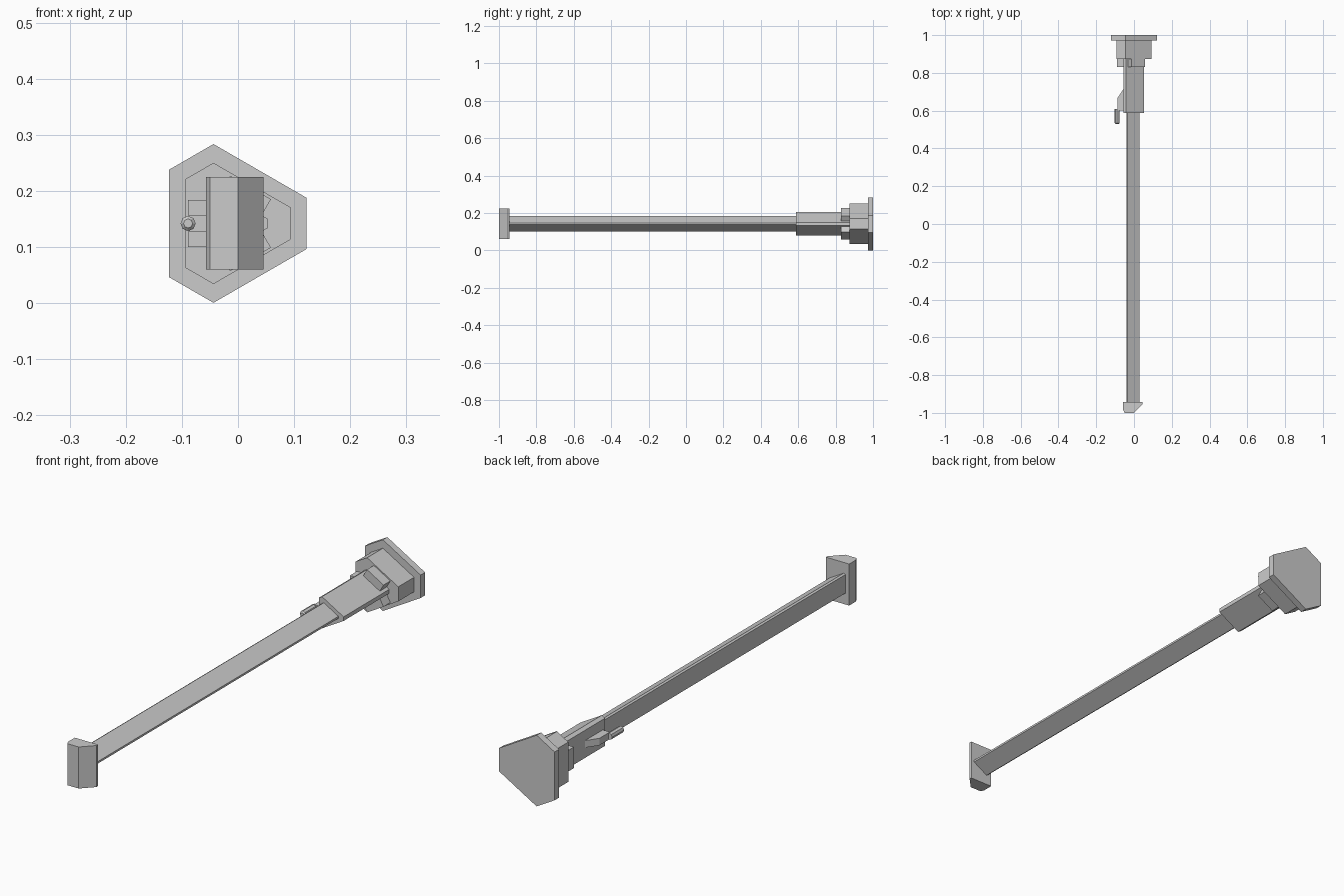
import bpy, bmesh, math
from mathutils import Matrix, Vector

if "Cube" in bpy.data.objects:
    bpy.data.objects.remove(bpy.data.objects["Cube"])

CX, CZ = -0.0147, 0.142   # axis of the three-sided rod


def prism(name, pts, to3d, a, b):
    """Extrude a 2D profile between depths a and b."""
    bm = bmesh.new()
    lo = [bm.verts.new(to3d(p, a)) for p in pts]
    hi = [bm.verts.new(to3d(p, b)) for p in pts]
    bm.faces.new(lo)
    bm.faces.new(hi)
    n = len(pts)
    for i in range(n):
        bm.faces.new((lo[i], lo[(i + 1) % n], hi[(i + 1) % n], hi[i]))
    bmesh.ops.recalc_face_normals(bm, faces=bm.faces)
    me = bpy.data.meshes.new(name)
    bm.to_mesh(me)
    bm.free()
    ob = bpy.data.objects.new(name, me)
    bpy.context.collection.objects.link(ob)
    return ob


def along_y(p, d):
    return (p[0], d, p[1])


def along_z(p, d):
    return (p[0], p[1], d)


def spin(x, z, angle):
    c, s = math.cos(angle), math.sin(angle)
    return (CX + x * c - z * s, CZ + x * s + z * c)


def tri(side, corner):
    """Triangle with cut corners: distance to sides and to corner flats."""
    h = (side - corner / 2) / (math.sqrt(3) / 2)
    return [spin(corner, s * h, math.radians(120 * k))
            for k in range(3) for s in (-1, 1)]


# Stacked base, sleeve and long rod
prism("base_flange", tri(0.108, 0.137), along_y, 0.972, 1.0)
prism("base_block", tri(0.079, 0.108), along_y, 0.873, 0.972)
prism("sleeve", tri(0.041, 0.068), along_y, 0.587, 0.873)
prism("rod", tri(0.026, 0.045), along_y, -0.945, 0.587)

# Clips around the sleeve
for k in range(3):
    pts = [spin(x, z, math.radians(120 * k)) for x, z in
           ((-0.074, -0.042), (-0.04, -0.042), (-0.04, 0.042), (-0.074, 0.042))]
    prism(f"clip_{k + 1}", pts, along_y, 0.83, 0.873)

# Cross grip at the far end
prism("end_grip", [(-0.057, -0.943), (-0.057, -0.985), (-0.05, -1.0), (0.0, -1.0),
                   (0.045, -0.953), (0.045, -0.943)], along_z, 0.06, 0.225)

# Lever bracket
prism("lever", [(-0.055, 0.715), (-0.087, 0.668), (-0.087, 0.602), (-0.055, 0.602)],
      along_z, CZ - 0.014, CZ + 0.014)

# Lever knob
bm = bmesh.new()
bmesh.ops.create_cone(bm, cap_ends=True, segments=8, radius1=0.0135, radius2=0.0135, depth=0.08,
                      matrix=Matrix.Translation(Vector((-0.089, 0.57, CZ)))
                      @ Matrix.Rotation(math.pi / 2, 4, 'X'))
rim = [e for e in bm.edges if all(v.co.y < 0.55 for v in e.verts)]
bmesh.ops.bevel(bm, geom=rim, offset=0.005, segments=1, affect='EDGES')
me = bpy.data.meshes.new("lever_knob")
bm.to_mesh(me)
bm.free()
bpy.context.collection.objects.link(bpy.data.objects.new("lever_knob", me))
